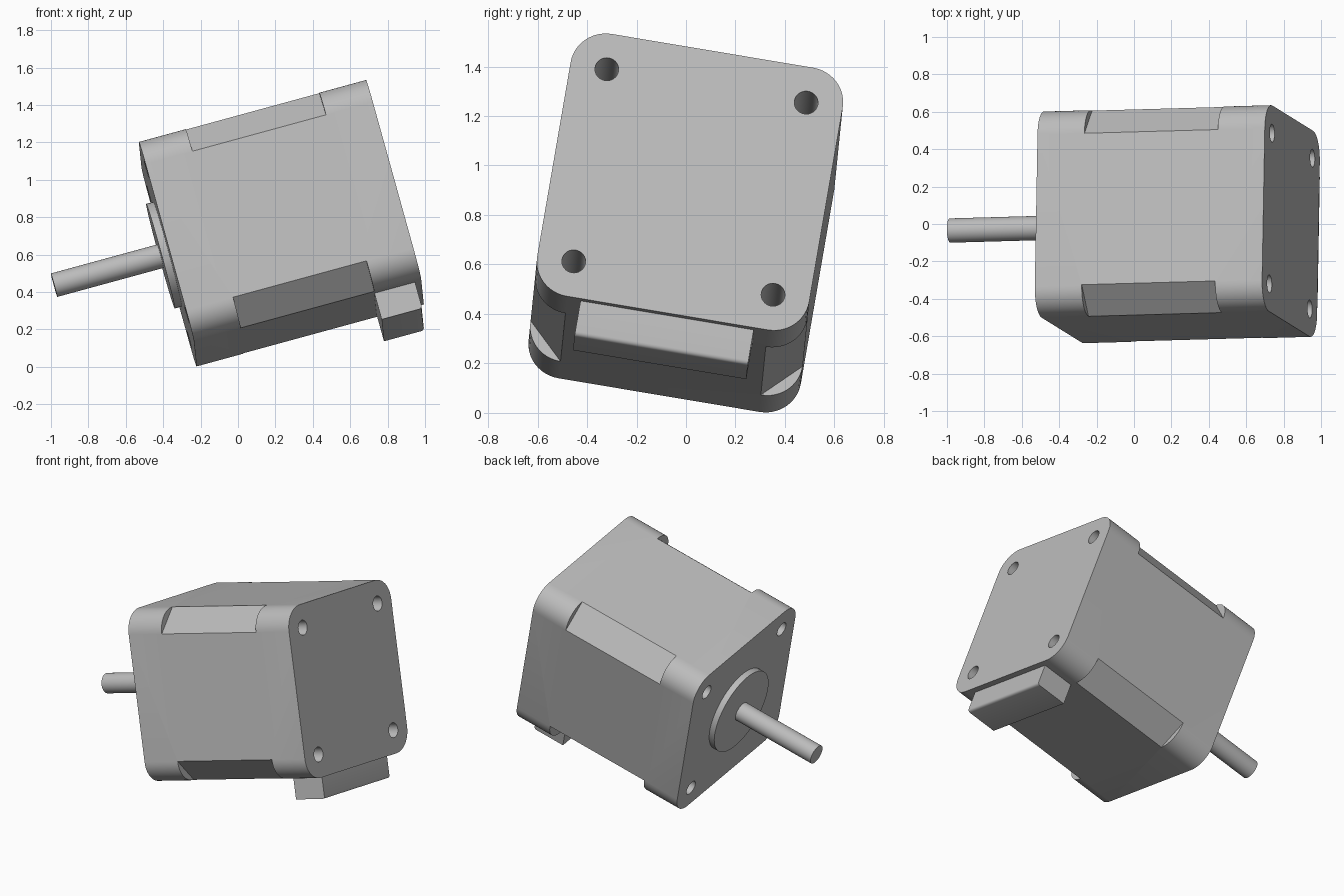
import bpy, bmesh
from math import sin, cos, pi, radians
from mathutils import Matrix, Euler

if "Cube" in bpy.data.objects:
    bpy.data.objects.remove(bpy.data.objects["Cube"])

HALF, CORNER, LENGTH = 0.5575, 0.145, 1.26   # motor body
CAP, HOLE_OFFSET = 0.26, 0.4085
# Local +x runs from the mounting face to the rear face
POSE = Matrix.Translation((-0.376, -0.018, 0.602)) @ Euler(
    (radians(-9.85), radians(-15.25), radians(1.6))).to_matrix().to_4x4()

metal = bpy.data.materials.new("motor_grey")
metal.use_nodes = True
GREY = (0.5, 0.5, 0.5, 1)
metal.diffuse_color = GREY
metal.node_tree.nodes["Principled BSDF"].inputs["Base Color"].default_value = GREY


def arc(cy, cz, r, start, sweep, n):
    return [(cy + r * cos(start + sweep * i / n), cz + r * sin(start + sweep * i / n))
            for i in range(n + 1)]


def circle(cy, cz, r, n=48):
    return arc(cy, cz, r, 0, 2 * pi, n)[:-1]


def rounded_square(half, r):
    pts = []
    for k, (sy, sz) in enumerate([(1, 1), (-1, 1), (-1, -1), (1, -1)]):
        pts += arc(sy * (half - r), sz * (half - r), r, k * pi / 2, pi / 2, 12)
    return pts


def prism(name, profile, x0, x1):
    """Extrude a (y, z) profile along the motor axis."""
    bm = bmesh.new()
    face = bm.faces.new([bm.verts.new((x0, y, z)) for y, z in profile])
    out = bmesh.ops.extrude_face_region(bm, geom=[face])
    bmesh.ops.translate(bm, vec=(x1 - x0, 0, 0),
                        verts=[v for v in out["geom"] if isinstance(v, bmesh.types.BMVert)])
    bmesh.ops.recalc_face_normals(bm, faces=bm.faces)
    mesh = bpy.data.meshes.new(name)
    bm.to_mesh(mesh)
    bm.free()
    mesh.materials.append(metal)
    ob = bpy.data.objects.new(name, mesh)
    bpy.context.collection.objects.link(ob)
    ob.matrix_world = POSE
    return ob


def activate(ob):
    bpy.ops.object.select_all(action='DESELECT')
    ob.select_set(True)
    bpy.context.view_layer.objects.active = ob


def cut(ob, cutter):
    cutter.hide_render = True
    mod = ob.modifiers.new("cut", 'BOOLEAN')
    mod.operation = 'DIFFERENCE'
    mod.solver = 'EXACT'
    mod.object = cutter
    activate(ob)
    bpy.ops.object.modifier_apply(modifier=mod.name)
    bpy.data.objects.remove(cutter)


# Body with chamfered middle edges and screw holes at both ends
body = prism("motor_body", rounded_square(HALF, CORNER), 0, LENGTH)
near, far = HALF - CORNER - 0.102, HALF + 0.1
for sy in (-1, 1):
    for sz in (-1, 1):
        tri = [(sy * far, sz * near), (sy * far, sz * far), (sy * near, sz * far)]
        cut(body, prism("edge_cutter", tri, CAP, LENGTH - CAP))
        for x0, x1 in ((-0.1, 0.4), (LENGTH - 0.4, LENGTH + 0.1)):
            hole = circle(sy * HOLE_OFFSET, sz * HOLE_OFFSET, 0.048, 32)
            cut(body, prism("hole_cutter", hole, x0, x1))

# Pilot boss and shaft on the mounting face
boss = prism("pilot_boss", circle(0, 0, 0.29, 64), -0.04, 0.02)
shaft = prism("shaft", circle(0, 0, 0.065), -0.63, 0.01)

# Cable connector under the rear cap, with its outer rear edge softened
W, TOP, BOTTOM = 0.355, -0.54, -0.705
connector = prism("connector", [(-W, BOTTOM), (W, BOTTOM), (W, TOP), (-W, TOP)], 1.0, 1.225)
bm = bmesh.new()
bm.from_mesh(connector.data)
edge = [e for e in bm.edges if all(v.co.x > 1.2 and v.co.z < -0.7 for v in e.verts)]
bmesh.ops.bevel(bm, geom=edge, offset=0.018, segments=4, profile=0.5, affect='EDGES')
bm.to_mesh(connector.data)
bm.free()

for ob in (body, boss, shaft, connector):
    activate(ob)
    bpy.ops.object.shade_smooth_by_angle(angle=radians(30))
